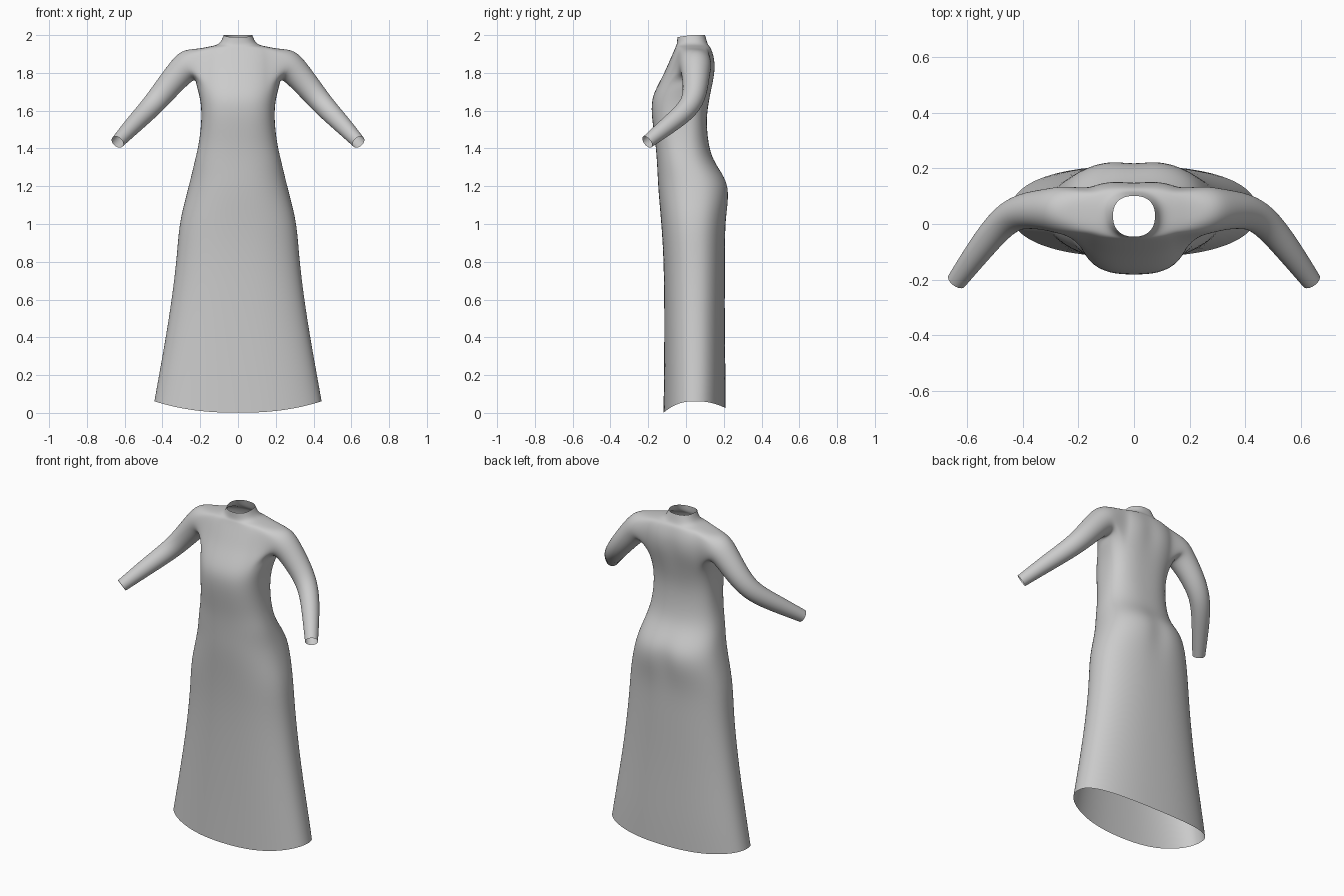
import bpy, bmesh, math
from mathutils import Vector

if "Cube" in bpy.data.objects:
    bpy.data.objects.remove(bpy.data.objects["Cube"])

N = 32          # columns around the gown
HALF = 4        # armhole half width in columns

# Body rings: z, half width, front y, back y
BODY = [
    (0.00, 0.445, -0.12, 0.21),
    (0.20, 0.42, -0.117, 0.21),
    (0.50, 0.366, -0.115, 0.205),
    (0.80, 0.326, -0.118, 0.207),
    (0.99, 0.315, -0.13, 0.208),
    (1.12, 0.283, -0.142, 0.232),
    (1.20, 0.262, -0.148, 0.23),
    (1.26, 0.247, -0.151, 0.202),
    (1.34, 0.228, -0.155, 0.142),
    (1.43, 0.206, -0.162, 0.117),
    (1.56, 0.192, -0.182, 0.107),
    (1.66, 0.198, -0.185, 0.124),
    (1.735, 0.222, -0.15, 0.143),
    (1.80, 0.225, -0.115, 0.158),
    (1.87, 0.225, -0.085, 0.158),
    (1.926, 0.215, -0.06, 0.138),
    (1.94, 0.15, -0.055, 0.128),
    (1.95, 0.095, -0.048, 0.117),
    (1.993, 0.076, -0.046, 0.102),
]
HOLE_LO, HOLE_HI = 12, 15   # rows bounding the armholes

# Sleeve rings: x, y, z of the centre, radius
SLEEVE = [
    (0.262, 0.05, 1.846, 0.088),
    (0.31, 0.052, 1.80, 0.075),
    (0.395, 0.05, 1.698, 0.065),
    (0.465, 0.02, 1.614, 0.057),
    (0.55, -0.085, 1.529, 0.049),
    (0.638, -0.205, 1.434, 0.036),
]


def spow(v, e):
    return math.copysign(abs(v) ** e, v)


def bump(v, centre, width):
    return math.exp(-((v - centre) / width) ** 2)


def body_ring(bm, k):
    z, w, yf, yb = BODY[k]
    e = 0.86 - 0.12 * bump(z, 1.6, 0.15)                  # boxier at the bust
    yc = (yf + yb) / 2 + 0.03 * bump(z, 1.65, 0.2)
    dip = 0.018 * bump(z, 1.15, 0.1) + 0.013 * bump(z, 1.82, 0.1)  # centre back
    ring = []
    for i in range(N):
        a = 2 * math.pi * i / N
        c, s = math.cos(a), math.sin(a)
        x = w * spow(c, e)
        y = yc + spow(s, e) * (yb - yc if s > 0 else yc - yf)
        if s > 0:
            y -= dip * bump(x, 0, 0.05)
        dz = 0
        if k == 0:                                        # curved hem
            dz = 0.062 - (0.037 if s > 0 else 0.062) * s * s
        elif k == len(BODY) - 1:                          # collar lower in front
            dz = 0.007 + 0.011 * min(s, 0)
        ring.append(bm.verts.new((x, y, z + dz)))
    return ring


def in_armhole(k, i):
    return HOLE_LO <= k < HOLE_HI and (i + HALF) % (N // 2) < 2 * HALF


def bridge(bm, lower, upper, skip=lambda m: False):
    n = len(lower)
    for m in range(n):
        if not skip(m):
            q = (m + 1) % n
            bm.faces.new((lower[m], lower[q], upper[q], upper[m]))


def add_sleeve(bm, rings, side):
    # Walk around the armhole edge, starting at its lower corner
    mid = 0 if side > 0 else N // 2
    cols = [(mid + c) % N for c in range(-HALF, HALF + 1)]
    prev = [rings[HOLE_LO][c] for c in cols]
    prev += [rings[k][cols[-1]] for k in range(HOLE_LO + 1, HOLE_HI)]
    prev += [rings[HOLE_HI][c] for c in reversed(cols)]
    prev += [rings[k][cols[0]] for k in range(HOLE_HI - 1, HOLE_LO, -1)]
    n = len(prev)
    centres = [Vector((side * x, y, z)) for x, y, z, _ in SLEEVE]
    for k, c in enumerate(centres):
        d = centres[min(k + 1, len(centres) - 1)] - centres[max(k - 1, 0)]
        if k == 0:
            d = Vector((side * 2, 0, -1))
        d.normalize()
        y_axis = Vector((0, 1, 0))
        up = d.cross(y_axis).normalized() * side
        back = (y_axis - d * d.y).normalized() * side
        ring = []
        for m in range(n):
            t = 2 * math.pi * (m - HALF) / n
            ring.append(bm.verts.new(
                c + SLEEVE[k][3] * (back * math.sin(t) - up * math.cos(t))))
        bridge(bm, prev, ring)
        prev = ring


bm = bmesh.new()

# Body, open at hem and neck, with an armhole each side
rings = [body_ring(bm, k) for k in range(len(BODY))]
for k in range(len(rings) - 1):
    bridge(bm, rings[k], rings[k + 1], lambda i: in_armhole(k, i))

# Sleeves grown out of the armholes
for side in (1, -1):
    add_sleeve(bm, rings, side)

# Drop unused points inside the armholes
bmesh.ops.delete(bm, geom=[v for v in bm.verts if not v.link_faces], context='VERTS')
bmesh.ops.recalc_face_normals(bm, faces=bm.faces)
for f in bm.faces:
    f.smooth = True

mesh = bpy.data.meshes.new("long_sleeved_gown")
bm.to_mesh(mesh)
bm.free()
gown = bpy.data.objects.new("long_sleeved_gown", mesh)
bpy.context.collection.objects.link(gown)

# Smooth cloth surface
sub = gown.modifiers.new("smooth", 'SUBSURF')
sub.levels = sub.render_levels = 2
